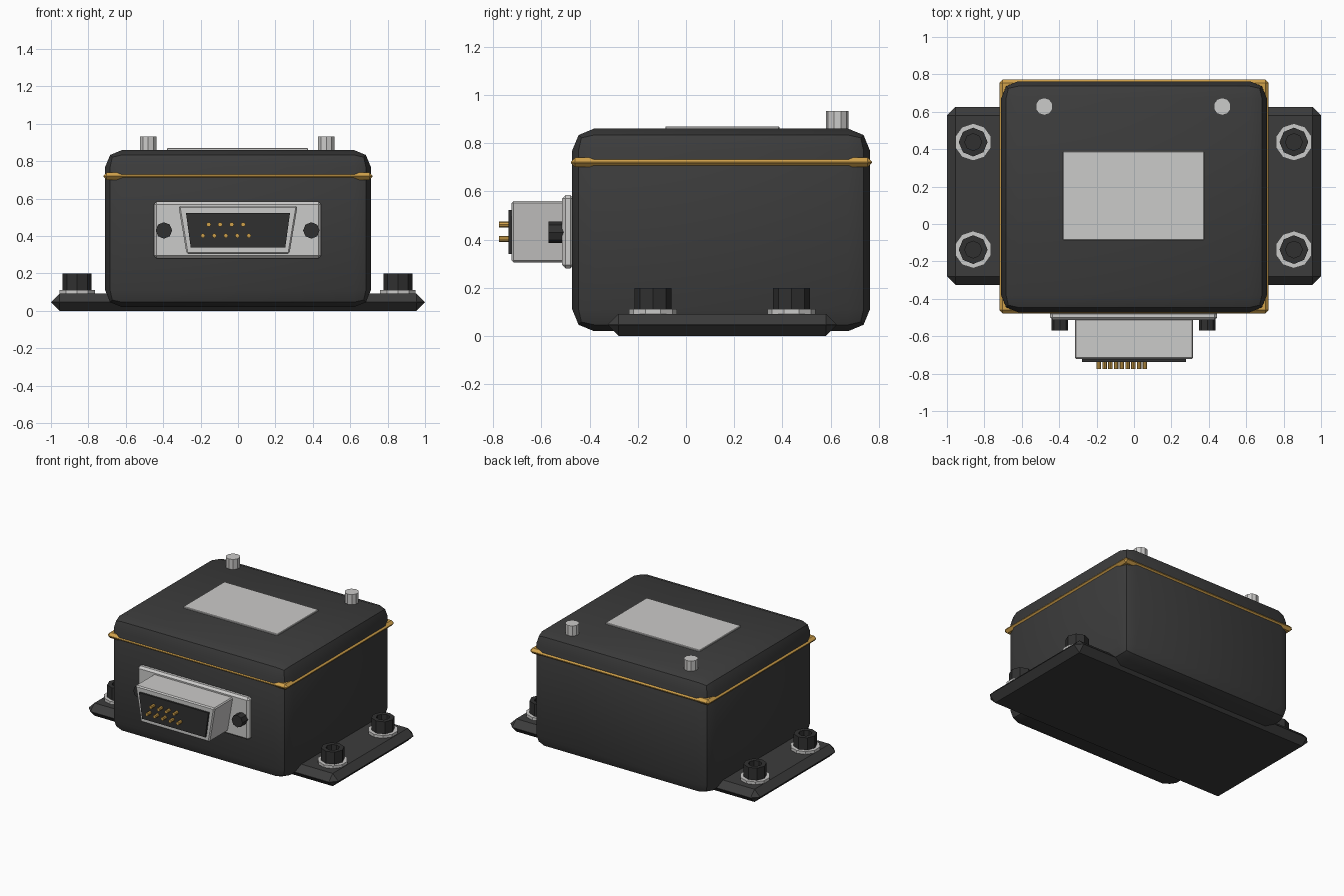
import bpy, bmesh, math
from mathutils import Matrix

if "Cube" in bpy.data.objects:
    bpy.data.objects.remove(bpy.data.objects["Cube"], do_unlink=True)


def material(name, rgb):
    m = bpy.data.materials.new(name)
    m.use_nodes = True
    m.diffuse_color = (*rgb, 1)
    m.node_tree.nodes["Principled BSDF"].inputs["Base Color"].default_value = (*rgb, 1)
    return m


charcoal = material("charcoal plastic", (0.045, 0.045, 0.045))
black = material("black screw steel", (0.03, 0.03, 0.03))
silver = material("light grey metal", (0.6, 0.595, 0.585))
gold = material("gold", (0.64, 0.36, 0.07))


def finish(bm, name, mats, bevel=0.0, segments=1, smooth=0):
    """Turn a bmesh into a named object with optional bevel and shading."""
    if bevel:
        bmesh.ops.bevel(bm, geom=bm.edges[:], offset=bevel, segments=segments,
                        profile=0.5, affect='EDGES', clamp_overlap=True)
    bmesh.ops.recalc_face_normals(bm, faces=bm.faces[:])
    me = bpy.data.meshes.new(name)
    bm.to_mesh(me)
    bm.free()
    ob = bpy.data.objects.new(name, me)
    bpy.context.collection.objects.link(ob)
    for m in mats:
        me.materials.append(m)
    if smooth:
        bpy.ops.object.select_all(action='DESELECT')
        ob.select_set(True)
        bpy.context.view_layer.objects.active = ob
        bpy.ops.object.shade_smooth_by_angle(angle=math.radians(smooth))
    return ob


def box(name, mat, lo, hi, bevel=0.0, segments=1, smooth=0):
    bm = bmesh.new()
    bmesh.ops.create_cube(bm, size=1)
    for v in bm.verts:
        v.co = [a + (c + 0.5) * (b - a) for c, a, b in zip(v.co, lo, hi)]
    return finish(bm, name, [mat], bevel, segments, smooth)


def prism(name, mats, centre, radius, depth, sides, forward=False, bevel=0.0, socket=0.0):
    """Upright or forward-facing prism starting at centre, with an optional socket."""
    bm = bmesh.new()
    bmesh.ops.create_cone(bm, cap_ends=True, segments=sides, radius1=radius,
                          radius2=radius, depth=depth)
    top = max(bm.faces, key=lambda f: f.calc_center_median().z)
    if socket:
        bmesh.ops.inset_region(bm, faces=[top], thickness=radius - socket)
        sunk = bmesh.ops.extrude_discrete_faces(bm, faces=[top])["faces"][0]
        bmesh.ops.translate(bm, verts=sunk.verts, vec=(0, 0, -depth * 0.6))
    elif bevel:
        bmesh.ops.bevel(bm, geom=top.edges[:], offset=bevel, segments=1, affect='EDGES')
    bmesh.ops.translate(bm, verts=bm.verts, vec=(0, 0, depth / 2))
    turn = Matrix.Rotation(math.pi / 2, 4, 'X') if forward else Matrix()
    bm.transform(Matrix.Translation(centre) @ turn)
    return finish(bm, name, mats)


def trapezoid(name, mat, half_top, half_bottom, z_low, z_high, y_front, y_back, bevel=0.0):
    """Connector section, wider at the top, running along y."""
    bm = bmesh.new()
    section = [(-half_bottom, z_low), (half_bottom, z_low), (half_top, z_high), (-half_top, z_high)]
    face = bm.faces.new([bm.verts.new((x, y_front, z)) for x, z in section])
    new = bmesh.ops.extrude_face_region(bm, geom=[face])["geom"]
    bmesh.ops.translate(bm, vec=(0, y_back - y_front, 0),
                        verts=[g for g in new if isinstance(g, bmesh.types.BMVert)])
    return finish(bm, name, [mat], bevel)


# Enclosure, seal and mounting flange
box("enclosure", charcoal, (-0.71, -0.472, 0.02), (0.71, 0.763, 0.86), 0.09, 2, 40)
box("lid_seal", gold, (-0.72, -0.478, 0.70), (0.72, 0.772, 0.74), 0.018)
box("mounting_flange", charcoal, (-1, -0.325, 0), (1, 0.625, 0.092), 0.045)

# Lid details
box("label_plate", silver, (-0.38, -0.085, 0.855), (0.375, 0.387, 0.87), 0.003)
for side, x in (("right", -0.48), ("left", 0.472)):
    prism("lid_post_" + side, [silver], (x, 0.628, 0.85), 0.047, 0.083, 10)

# Flange bolts on washers
for side, x in (("right", -0.86), ("left", 0.855)):
    for end, y in (("front", -0.137), ("back", 0.438)):
        prism(f"washer_{side}_{end}", [silver], (x, y, 0.085), 0.1, 0.027, 10)
        prism(f"bolt_{side}_{end}", [black], (x, y, 0.09), 0.077, 0.11, 8, socket=0.045)

# Front connector
box("connector_plate", silver, (-0.45, -0.514, 0.28), (0.445, -0.465, 0.585), 0.015)
trapezoid("connector_shell", silver, 0.318, 0.275, 0.305, 0.56, -0.723, -0.5, 0.008)
trapezoid("connector_insert", black, 0.278, 0.253, 0.34, 0.523, -0.737, -0.6)
for side, x in (("right", -0.396), ("left", 0.392)):
    prism("connector_screw_" + side, [black], (x, -0.5, 0.43), 0.044, 0.07, 8, True)

# Contact pins in two staggered rows
for row, count, start, z in (("upper", 4, -0.157, 0.462), ("lower", 5, -0.188, 0.402)):
    for i in range(count):
        prism(f"pin_{row}_{i + 1}", [gold], (start + i * 0.0615, -0.72, z),
              0.012, 0.056, 8, True)
